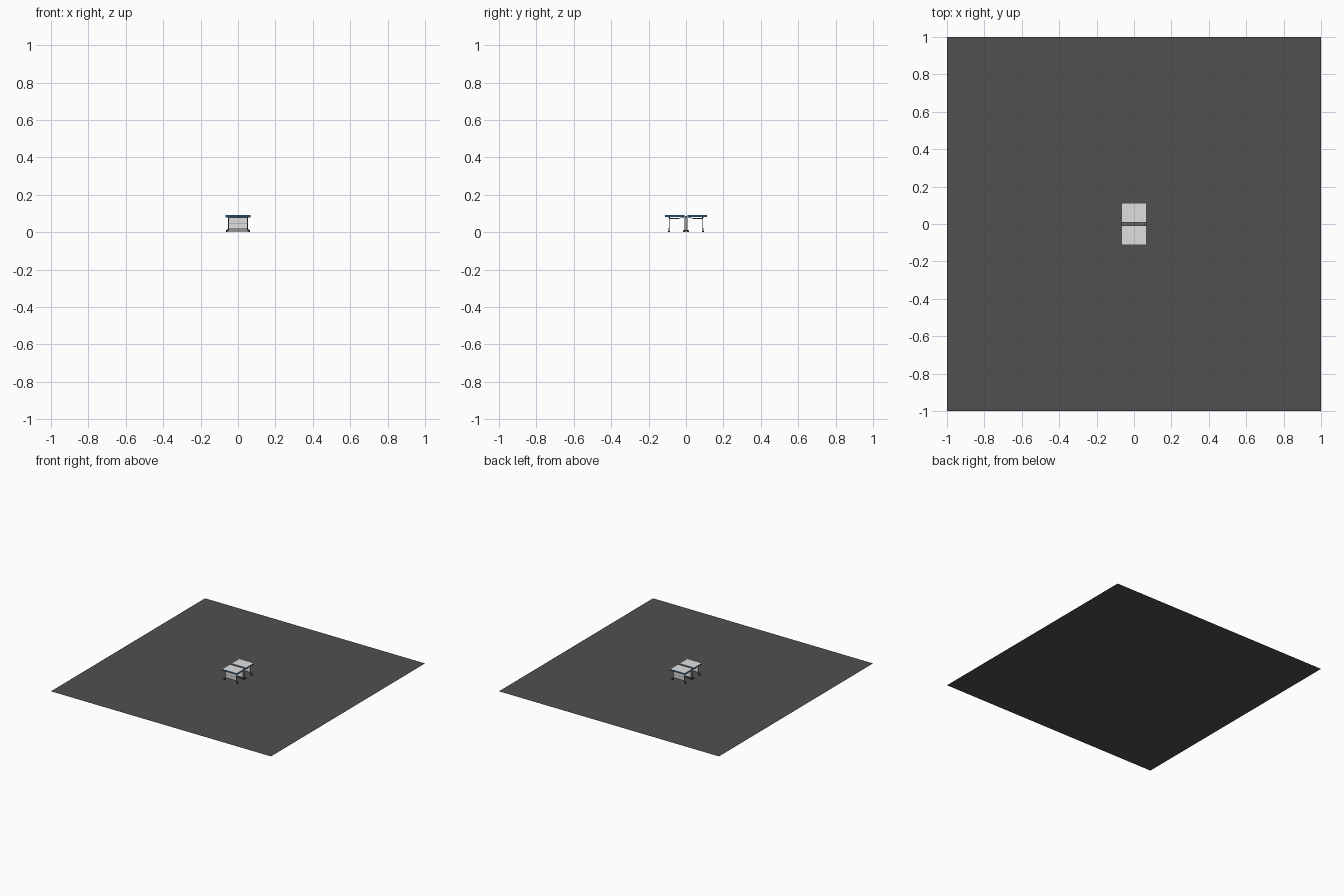
import bpy, bmesh
from mathutils import Vector

if "Cube" in bpy.data.objects:
    bpy.data.objects.remove(bpy.data.objects["Cube"])


def mat(name, r, g, b):
    m = bpy.data.materials.new(name)
    m.diffuse_color = (r, g, b, 1)
    m.use_nodes = True
    m.node_tree.nodes["Principled BSDF"].inputs["Base Color"].default_value = m.diffuse_color
    return m


charcoal = mat("charcoal", 0.08, 0.08, 0.08)
pale = mat("pale grey", 0.74, 0.74, 0.74)
blue = mat("blue", 0.04, 0.15, 0.32)
dark = mat("dark steel", 0.035, 0.045, 0.065)
grey = mat("mid grey", 0.3, 0.3, 0.3)


def finish(name, bm, *mats):
    me = bpy.data.meshes.new(name)
    bm.to_mesh(me)
    bm.free()
    for m in mats:
        me.materials.append(m)
    ob = bpy.data.objects.new(name, me)
    bpy.context.collection.objects.link(ob)
    return ob


def box(name, lo, hi, *mats):
    """Box between two corners; a second material goes on the top face."""
    bm = bmesh.new()
    bmesh.ops.create_cube(bm, size=1)
    for v in bm.verts:
        v.co = Vector([(a + b) / 2 + c * (b - a) for a, b, c in zip(lo, hi, v.co)])
    if len(mats) > 1:
        for f in bm.faces:
            if f.normal.z > 0.9:
                f.material_index = 1
    return finish(name, bm, *mats)


def rod(name, a, b, r, m, sides=8):
    """Round bar from a to b."""
    a, b = Vector(a), Vector(b)
    bm = bmesh.new()
    bmesh.ops.create_cone(bm, cap_ends=True, segments=sides, radius1=r,
                          radius2=r, depth=(b - a).length)
    rot = (b - a).to_track_quat('Z', 'Y')
    for v in bm.verts:
        v.co = rot @ v.co + (a + b) / 2
    return finish(name, bm, m)


# Flat base sheet
bm = bmesh.new()
bmesh.ops.create_grid(bm, x_segments=1, y_segments=1, size=1)
finish("base_sheet", bm, charcoal)


def ybox(name, s, x0, x1, y0, y1, z0, z1, *mats):
    ya, yb = sorted((s * y0, s * y1))
    return box(name, (x0, ya, z0), (x1, yb, z1), *mats)


for s, end in ((-1, "front"), (1, "back")):
    # Table half with blue rim and pale playing surface
    ybox(end + "_table_half", s, -0.068, 0.068, 0.008, 0.113, 0.081, 0.093, blue, pale)
    # Outer leg panel with its rails
    ybox(end + "_leg_panel", s, -0.05, 0.05, 0.089, 0.091, 0.02, 0.081, pale)
    ybox(end + "_panel_rail", s, -0.05, 0.05, 0.088, 0.092, 0.043, 0.046, grey)
    ybox(end + "_under_rail", s, -0.05, 0.05, 0.086, 0.094, 0.075, 0.081, dark)
    for x in (-1, 1):
        # Leg posts with splayed feet
        rod(end + "_leg", (x * 0.05, s * 0.09, 0.02), (x * 0.05, s * 0.09, 0.081), 0.002, dark)
        rod(end + "_splayed_foot", (x * 0.05, s * 0.09, 0.022), (x * 0.06, s * 0.092, 0.004), 0.0025, dark)
        ybox(end + "_foot_pad", s, x * 0.06 - 0.005, x * 0.06 + 0.005, 0.085, 0.097, 0, 0.006, dark)
        # Folding brace beneath the top
        xa, xb = sorted((x * 0.045, x * 0.049))
        ybox(end + "_folding_brace", s, xa, xb, 0.04, 0.09, 0.071, 0.075, blue)
        rod(end + "_brace_link", (x * 0.047, s * 0.04, 0.073), (x * 0.047, s * 0.012, 0.081), 0.0015, blue)

# Central stand
box("centre_panel", (-0.05, -0.002, 0.012), (0.05, 0.002, 0.08), pale)
box("centre_top_beam", (-0.066, -0.006, 0.08), (0.066, 0.006, 0.088), grey)
box("centre_bottom_bar", (-0.06, -0.005, 0.004), (0.06, 0.005, 0.01), dark)
for x in (-1, 1):
    xa, xb = sorted((x * 0.047, x * 0.053))
    box("centre_post", (xa, -0.009, 0.008), (xb, 0.009, 0.081), grey)
    for y in (-0.011, 0.011):
        # Castor wheels
        rod("castor", (x * 0.06 - 0.003, y, 0.006), (x * 0.06 + 0.003, y, 0.006), 0.006, dark, 12)
    box("castor_arm", (x * 0.06 - 0.003, -0.013, 0.006), (x * 0.06 + 0.003, 0.013, 0.011), dark)
